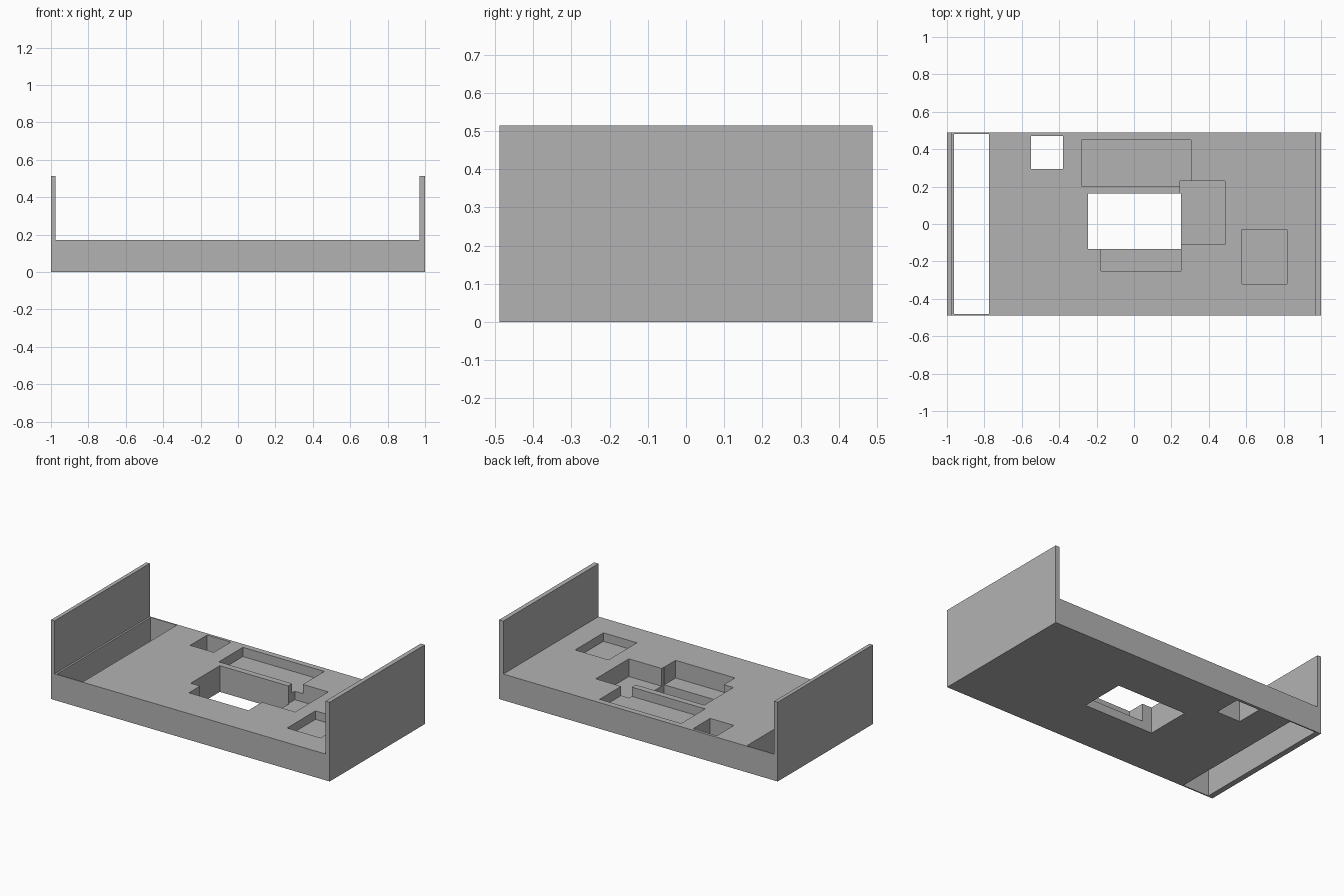
import bpy
import bmesh
from mathutils import Vector

cube = bpy.data.objects.get("Cube")
if cube:
    bpy.data.objects.remove(cube, do_unlink=True)

HALF_DEPTH, DECK, TOP = 0.488, 0.17, 0.514

grey = bpy.data.materials.new("plain grey")
grey.use_nodes = True
grey.diffuse_color = (0.45, 0.45, 0.45, 1)
grey.node_tree.nodes["Principled BSDF"].inputs["Base Color"].default_value = grey.diffuse_color


def extrude_profile(name, points, y0, y1):
    """Extrude an (x, z) outline along y into a closed solid."""
    bm = bmesh.new()
    face = bm.faces.new([bm.verts.new((x, y0, z)) for x, z in points])
    result = bmesh.ops.extrude_face_region(bm, geom=[face])
    moved = [g for g in result["geom"] if isinstance(g, bmesh.types.BMVert)]
    bmesh.ops.translate(bm, verts=moved, vec=Vector((0, y1 - y0, 0)))
    bmesh.ops.recalc_face_normals(bm, faces=bm.faces)
    mesh = bpy.data.meshes.new(name)
    bm.to_mesh(mesh)
    bm.free()
    mesh.materials.append(grey)
    obj = bpy.data.objects.new(name, mesh)
    bpy.context.collection.objects.link(obj)
    return obj


# Deck with an upright wall at each end
tray = extrude_profile("tray_with_end_walls", [
    (-1, 0), (1, 0), (1, TOP), (0.97, TOP), (0.97, DECK),
    (-0.975, DECK), (-0.975, TOP), (-1, TOP)], -HALF_DEPTH, HALF_DEPTH)

# Openings and pockets: x range, y range, floor height (below zero goes through)
THROUGH = -0.1
cuts = {
    "end_slot": (-0.963, -0.775, -0.48, 0.48, THROUGH),
    "square_hole": (-0.55, -0.38, 0.295, 0.47, THROUGH),
    "main_opening": (-0.245, 0.252, -0.135, 0.163, THROUGH),
    "back_pocket": (-0.28, 0.305, 0.203, 0.45, 0.11),
    "side_pocket": (0.247, 0.487, -0.11, 0.23, 0.055),
    "front_pocket": (-0.177, 0.25, -0.25, -0.12, 0.055),
    "end_pocket": (0.577, 0.817, -0.32, -0.03, 0.115),
}
for name, (x0, x1, y0, y1, floor) in cuts.items():
    cutter = extrude_profile(name + "_cutter", [
        (x0, floor), (x1, floor), (x1, 0.3), (x0, 0.3)], y0, y1)
    cutter.hide_render = True
    mod = tray.modifiers.new(name, "BOOLEAN")
    mod.operation, mod.solver, mod.object = "DIFFERENCE", "EXACT", cutter

# Bake the cuts, then discard the cutters
bpy.context.view_layer.update()
evaluated = tray.evaluated_get(bpy.context.evaluated_depsgraph_get())
baked = bpy.data.meshes.new_from_object(evaluated)
cutters = [m.object for m in tray.modifiers]
tray.modifiers.clear()
tray.data = baked
for cutter in cutters:
    bpy.data.objects.remove(cutter, do_unlink=True)
